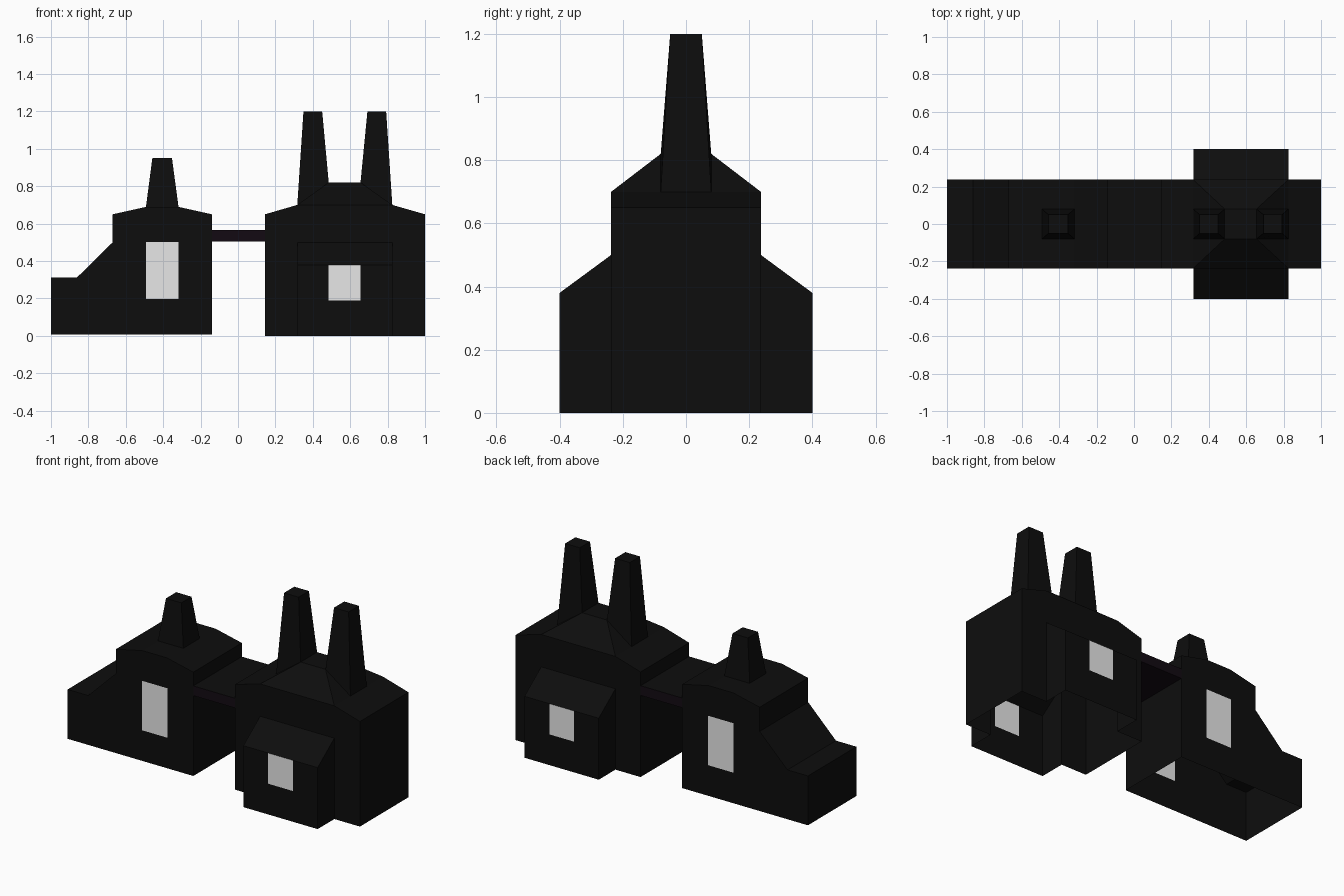
import bpy, bmesh
from mathutils import Vector

if "Cube" in bpy.data.objects:
    bpy.data.objects.remove(bpy.data.objects["Cube"])


def mat(name, c):
    m = bpy.data.materials.new(name)
    m.diffuse_color = (*c, 1)
    m.use_nodes = True
    m.node_tree.nodes["Principled BSDF"].inputs["Base Color"].default_value = m.diffuse_color
    return m


BLACK = mat("soot black", (0.004, 0.004, 0.004))
GREY = mat("window grey", (0.8, 0.8, 0.8))
PURPLE = mat("dark purple", (0.006, 0.003, 0.006))
Y = 0.237    # half depth of both buildings
C = 0.08     # half depth of chimney bases


def finish(name, bm, mats):
    bmesh.ops.remove_doubles(bm, verts=bm.verts[:], dist=0.0005)
    bmesh.ops.recalc_face_normals(bm, faces=bm.faces[:])
    me = bpy.data.meshes.new(name)
    bm.to_mesh(me)
    bm.free()
    for m in mats:
        me.materials.append(m)
    ob = bpy.data.objects.new(name, me)
    bpy.context.collection.objects.link(ob)
    return ob


def face(bm, pts):
    return bm.faces.new([bm.verts.new(p) for p in pts])


def both(bm, pts):
    # the same face on the front and the back
    face(bm, pts)
    face(bm, [(x, -y, z) for x, y, z in reversed(pts)])


def cut_window(bm, y, x0, x1, z0, z1):
    # cut the walls at |y| along the window outline and colour the pane
    def walls():
        bm.normal_update()
        return [f for f in bm.faces if all(abs(abs(v.co.y) - y) < 0.002 for v in f.verts)
                and abs(f.normal.y) > 0.9]
    for co, no in (((x0, 0, 0), (1, 0, 0)), ((x1, 0, 0), (1, 0, 0)),
                   ((0, 0, z0), (0, 0, 1)), ((0, 0, z1), (0, 0, 1))):
        fs = walls()
        geom = list({e for f in fs for e in f.edges} | {v for f in fs for v in f.verts}) + fs
        bmesh.ops.bisect_plane(bm, geom=geom, plane_co=Vector(co), plane_no=Vector(no), dist=1e-4)
    for f in walls():
        c = f.calc_center_median()
        if x0 < c.x < x1 and z0 < c.z < z1:
            f.material_index = 1


def chimney(name, base, top, z_top):
    # base: (x, z) left and right, so the foot can follow the roof
    (xa, za), (xb, zb) = base
    lo = [(xa, -C, za), (xb, -C, zb), (xb, C, zb), (xa, C, za)]
    t = 0.05
    hi = [(top[0], -t, z_top), (top[1], -t, z_top), (top[1], t, z_top), (top[0], t, z_top)]
    bm = bmesh.new()
    face(bm, hi)
    for i in range(4):
        j = (i + 1) % 4
        face(bm, [lo[i], lo[j], hi[j], hi[i]])
    finish(name, bm, [BLACK])


# Small building: one front profile swept in depth, open underneath
prof = [(-0.14, 0.008), (-0.14, 0.65), (-0.32, 0.69), (-0.49, 0.69), (-0.67, 0.65),
        (-0.67, 0.50), (-0.86, 0.313), (-1.0, 0.313), (-1.0, 0.008)]
bm = bmesh.new()
both(bm, [(x, -Y, z) for x, z in prof])
for (xa, za), (xb, zb) in zip(prof, prof[1:]):
    face(bm, [(xa, -Y, za), (xa, Y, za), (xb, Y, zb), (xb, -Y, zb)])
bmesh.ops.remove_doubles(bm, verts=bm.verts[:], dist=0.0005)
cut_window(bm, Y, -0.492, -0.318, 0.197, 0.503)
finish("small_building", bm, [BLACK, GREY])
chimney("small_chimney", ((-0.492, 0.69), (-0.318, 0.69)), (-0.458, -0.353), 0.95)

# Large building: cross-shaped hollow shell with two lean-to annexes
X0, X1, X2, X3, X4, X5 = 0.145, 0.317, 0.485, 0.655, 0.825, 1.0
A, ZA, ZW, ZE, ZR, ZT = 0.40, 0.38, 0.50, 0.65, 0.70, 0.82
bm = bmesh.new()
for xo, xi, xp in ((X0, X1, X2), (X5, X4, X3)):
    # end wall, end roof, outer long walls, hip corners, annex cheeks
    face(bm, [(xo, -Y, 0), (xo, Y, 0), (xo, Y, ZE), (xo, -Y, ZE)])
    face(bm, [(xo, -Y, ZE), (xo, Y, ZE), (xi, Y, ZR), (xi, C, ZR), (xi, -C, ZR), (xi, -Y, ZR)])
    both(bm, [(xo, -Y, 0), (xi, -Y, 0), (xi, -Y, ZW), (xi, -Y, ZR), (xo, -Y, ZE)])
    both(bm, [(xi, -Y, ZR), (xi, -C, ZR), (xp, -C, ZT)])
    face(bm, [(xi, -C, ZR), (xi, C, ZR), (xp, C, ZT), (xp, -C, ZT)])
    both(bm, [(xi, -Y, 0), (xi, -A, 0), (xi, -A, ZA), (xi, -Y, ZW)])
both(bm, [(X1, -Y, ZW), (X4, -Y, ZW), (X4, -Y, ZR), (X1, -Y, ZR)])
both(bm, [(X1, -Y, ZR), (X4, -Y, ZR), (X3, -C, ZT), (X2, -C, ZT)])
face(bm, [(X2, -C, ZT), (X3, -C, ZT), (X3, C, ZT), (X2, C, ZT)])
both(bm, [(X1, -A, 0), (X4, -A, 0), (X4, -A, ZA), (X1, -A, ZA)])
both(bm, [(X1, -A, ZA), (X4, -A, ZA), (X4, -Y, ZW), (X1, -Y, ZW)])
bmesh.ops.remove_doubles(bm, verts=bm.verts[:], dist=0.0005)
cut_window(bm, A, X2, X3, 0.19, ZA)
finish("large_building", bm, [BLACK, GREY])
chimney("left_tall_chimney", ((X1, ZR), (X2, ZT)), (0.35, 0.45), 1.2)
chimney("right_tall_chimney", ((X3, ZT), (X4, ZR)), (0.692, 0.792), 1.2)

# Bridge slab between the buildings
bm = bmesh.new()
bmesh.ops.create_cube(bm, size=1)
for v in bm.verts:
    v.co = ((X0 - 0.14) / 2 + v.co.x * (X0 + 0.14), v.co.y * 2 * Y, 0.535 + v.co.z * 0.06)
for f in bm.faces:
    f.material_index = 0 if f.normal.z > 0.9 else 1
finish("bridge", bm, [BLACK, PURPLE])
